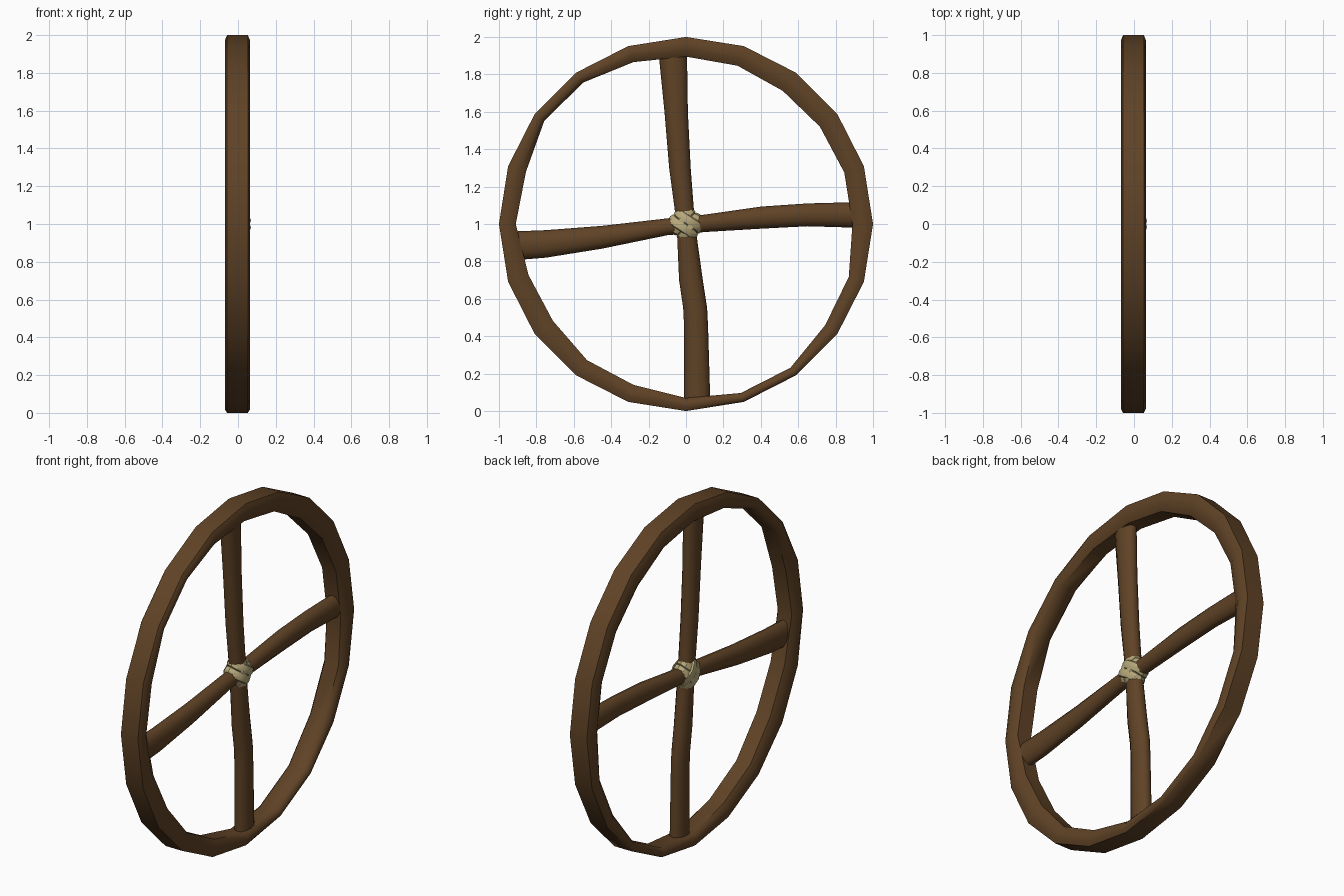
import bpy, bmesh, math
from mathutils import Vector

if "Cube" in bpy.data.objects:
    bpy.data.objects.remove(bpy.data.objects["Cube"])


def material(name, rgb):
    m = bpy.data.materials.new(name)
    m.diffuse_color = (*rgb, 1)
    m.use_nodes = True
    m.node_tree.nodes["Principled BSDF"].inputs["Base Color"].default_value = m.diffuse_color
    return m


wood = material("brown wood", (0.115, 0.055, 0.019))
rope = material("pale rope", (0.48, 0.40, 0.20))
CENTRE = Vector((0, 0, 1))


def loft(name, rings, mat, closed, angle=50):
    """Skin a list of point rings; closed joins last ring to first, else caps."""
    bm = bmesh.new()
    vs = [[bm.verts.new(p) for p in r] for r in rings]
    n, k = len(vs), len(vs[0])
    for i in range(n if closed else n - 1):
        a, b = vs[i], vs[(i + 1) % n]
        for j in range(k):
            bm.faces.new((a[j], a[(j + 1) % k], b[(j + 1) % k], b[j]))
    if not closed:
        bm.faces.new(vs[0])
        bm.faces.new(vs[-1])
    bmesh.ops.recalc_face_normals(bm, faces=bm.faces)
    me = bpy.data.meshes.new(name)
    bm.to_mesh(me)
    bm.free()
    me.materials.append(mat)
    ob = bpy.data.objects.new(name, me)
    bpy.context.collection.objects.link(ob)
    bpy.ops.object.select_all(action='DESELECT')
    ob.select_set(True)
    bpy.context.view_layer.objects.active = ob
    bpy.ops.object.shade_smooth_by_angle(angle=math.radians(angle))
    return ob


# Rim: 20 sided hoop, uneven thickness, clockwise from the top
thickness = [.105, .11, .12, .115, .11, .11, .085, .08, .05, .05,
             .07, .095, .10, .12, .115, .09, .10, .063, .065, .09]
profile = [(-.055, 0), (.055, 0), (.067, .27), (.067, .65),
           (.045, 1), (-.045, 1), (-.067, .65), (-.067, .27)]
rings = []
for i, t in enumerate(thickness):
    a = math.radians(18 * i)
    d = Vector((0, math.sin(a), math.cos(a)))
    rings.append([CENTRE + d * (1 - t * f) + Vector((x - .003, 0, 0))
                  for x, f in profile])
loft("wheel_rim", rings, wood, True)


# Spokes: two crooked poles, each station = (position, low edge, high edge)
def pole(name, stations, vertical):
    rings = []
    for s, lo, hi in stations:
        mid, half = (lo + hi) / 2, (hi - lo) / 2
        ring = []
        for j in range(12):
            a = math.tau * j / 12
            x, o = .044 * math.cos(a), mid + half * math.sin(a)
            ring.append((x, o, s) if vertical else (x, s, o))
        rings.append(ring)
    return loft(name, rings, wood, False)


pole("upright_spoke", [(.045, -.01, .13), (.45, -.01, .118), (.55, -.015, .113),
                       (.7, -.037, .09), (1.0, -.05, .048), (1.3, -.09, .025),
                       (1.6, -.115, .01), (1.93, -.148, .005)], True)
pole("cross_spoke", [(-.93, .805, .96), (-.75, .82, .967), (-.45, .868, .99),
                     (-.1, .94, 1.03), (.1, .957, 1.05), (.4, .975, 1.093),
                     (.65, .988, 1.11), (.92, .98, 1.117)], False)


# Rope lashing: flat loops wound diagonally round the crossing
def lashing(name, degrees, shift, depth, reach, width):
    t = math.radians(degrees)
    d = Vector((0, math.cos(t), math.sin(t)))
    n = Vector((0, -math.sin(t), math.cos(t)))
    rings = []
    for i in range(12):
        a = math.tau * i / 12
        out = Vector((depth * math.cos(a), 0, 0)) + d * reach * math.sin(a)
        c = CENTRE + n * (shift + .006 * math.sin(2 * a))
        rings.append([c + out * o + n * w * width for o, w in
                      ((1, -.8), (1.08, 0), (1, .8), (.85, 1), (.85, -1))])
    loft(name, rings, rope, True, 30)


for k, shift in enumerate((-.024, .024)):
    lashing(f"rope_rising_{k + 1}", 50, shift, .057, .082, .026)
    lashing(f"rope_falling_{k + 1}", -40, shift, .063, .085, .026)
